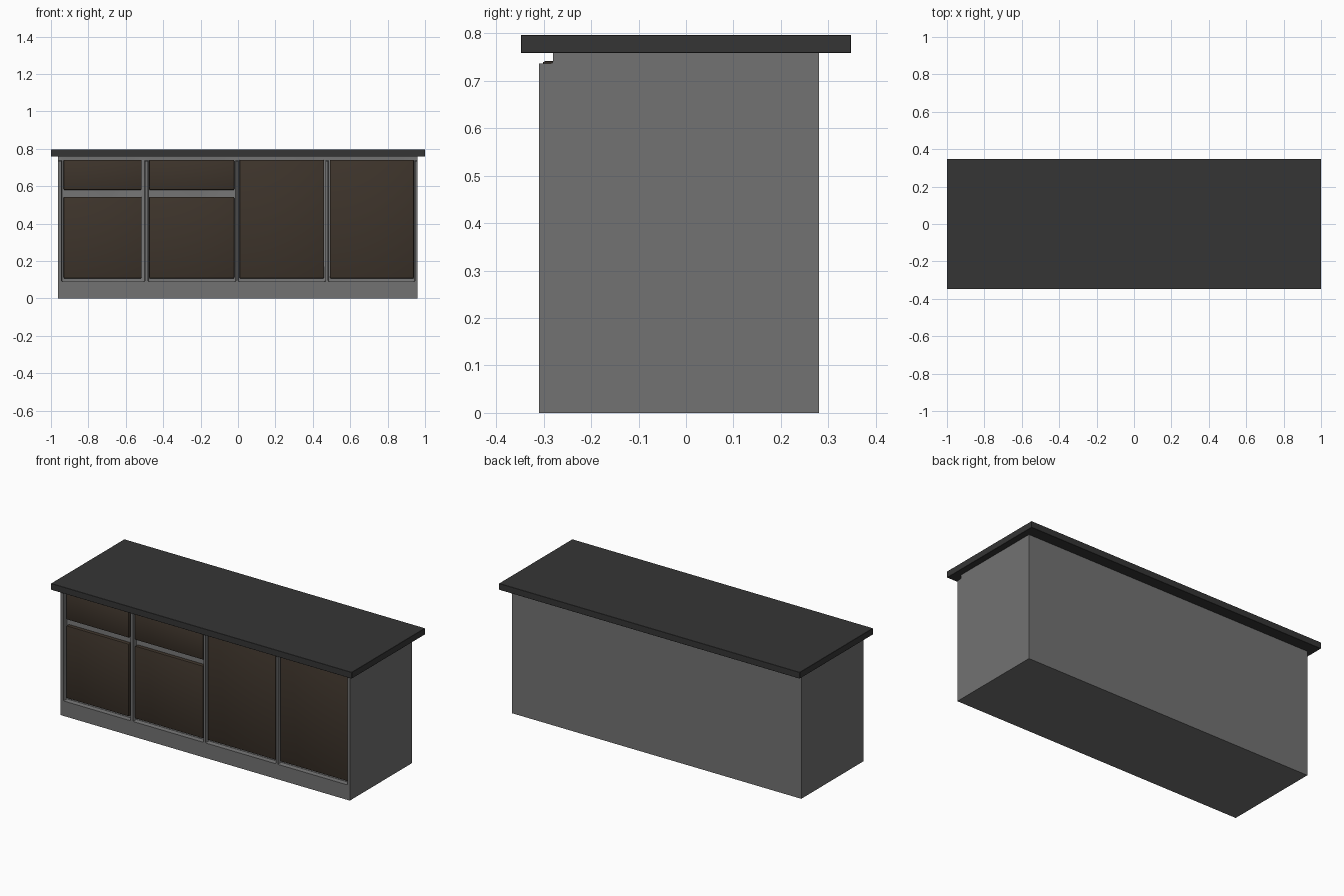
import bpy, bmesh

if "Cube" in bpy.data.objects:
    bpy.data.objects.remove(bpy.data.objects["Cube"])


def material(name, rgb):
    m = bpy.data.materials.new(name)
    m.diffuse_color = (*rgb, 1)
    m.use_nodes = True
    m.node_tree.nodes["Principled BSDF"].inputs["Base Color"].default_value = m.diffuse_color
    return m


GREY = material("grey_paint", (0.17, 0.17, 0.17))
DARK = material("dark_stone", (0.036, 0.036, 0.036))
BROWN = material("brown_wood", (0.047, 0.034, 0.024))


def box(name, x, y, z, mat=None, bevel=0.0, segments=2):
    """Box from (min, max) pairs, with optional rounded edges."""
    bm = bmesh.new()
    bmesh.ops.create_cube(bm, size=1)
    for v in bm.verts:
        v.co = [r[0] if c < 0 else r[1] for c, r in zip(v.co, (x, y, z))]
    if bevel:
        bmesh.ops.bevel(bm, geom=bm.edges[:], offset=bevel, segments=segments,
                        profile=0.5, affect='EDGES')
    me = bpy.data.meshes.new(name)
    bm.to_mesh(me)
    bm.free()
    ob = bpy.data.objects.new(name, me)
    bpy.context.collection.objects.link(ob)
    if mat:
        me.materials.append(mat)
    return ob


def activate(ob):
    bpy.ops.object.select_all(action='DESELECT')
    ob.select_set(True)
    bpy.context.view_layer.objects.active = ob


def carve(ob, cutter):
    activate(ob)
    mod = ob.modifiers.new("carve", 'BOOLEAN')
    mod.operation, mod.solver, mod.object = 'DIFFERENCE', 'EXACT', cutter
    bpy.ops.object.modifier_apply(modifier=mod.name)
    bpy.data.objects.remove(cutter)


FRONT, RECESS, DOOR_FRONT = -0.31, -0.28, -0.302

# Worktop and cabinet body
box("worktop", (-1, 1), (-0.348, 0.348), (0.758, 0.796), DARK, 0.001, 1)
body = box("cabinet_body", (-0.963, 0.961), (FRONT, 0.28), (0, 0.758), GREY)

# Recess under the worktop, then one recessed bay per door column
carve(body, box("top_cutter", (-1.1, 1.1), (-0.4, RECESS), (0.736, 0.85), None, 0.006))
bays = [(-0.943, -0.497), (-0.481, -0.011), (0.001, 0.469), (0.482, 0.946)]
for bay in bays:
    carve(body, box("bay_cutter", bay, (-0.4, RECESS), (0.09, 0.85), None, 0.006))
activate(body)
bpy.ops.object.shade_smooth_by_angle(angle=0.6)

# Doors and drawer fronts
columns = [(-0.932, -0.515), (-0.475, -0.02), (0.008, 0.46), (0.491, 0.94)]
for i, col in enumerate(columns):
    if i < 2:
        fronts = [("drawer_front", (0.58, 0.741)), ("door", (0.107, 0.543))]
    else:
        fronts = [("tall_door", (0.107, 0.741))]
    for name, z in fronts:
        panel = box(f"{name}_{i + 1}", col, (DOOR_FRONT, RECESS + 0.01), z, BROWN, 0.005)
        activate(panel)
        bpy.ops.object.shade_smooth_by_angle(angle=0.6)
